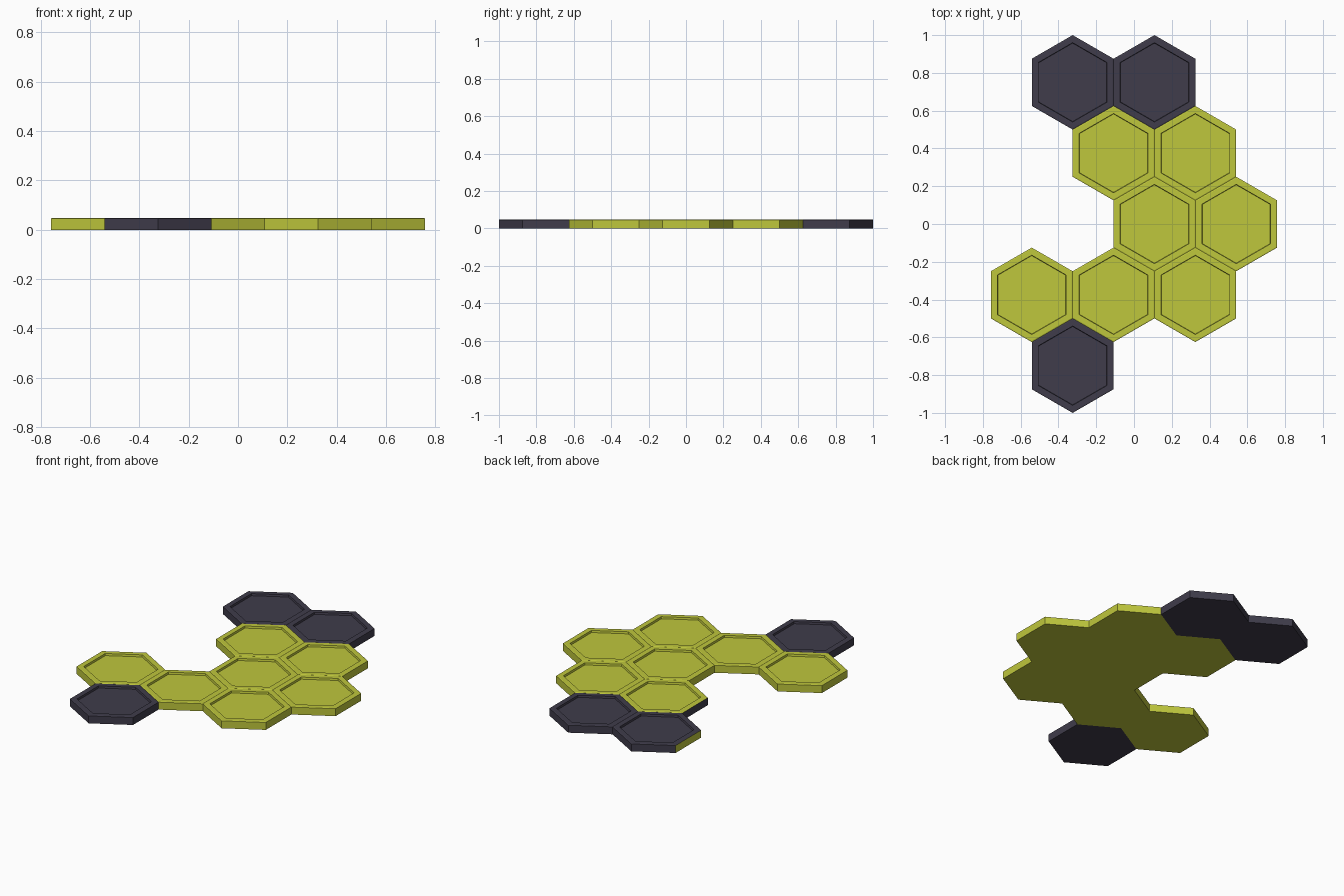
import bpy, bmesh
from math import sin, cos, pi, sqrt

if "Cube" in bpy.data.objects:
    bpy.data.objects.remove(bpy.data.objects["Cube"])

R = 0.25                      # hexagon corner radius
W = R * sqrt(3)               # width across flats


def material(name, rgb):
    m = bpy.data.materials.new(name)
    m.diffuse_color = (*rgb, 1)
    m.use_nodes = True
    m.node_tree.nodes["Principled BSDF"].inputs["Base Color"].default_value = m.diffuse_color
    return m


LIME = material("lime", (0.52, 0.57, 0.045))
DARK = material("charcoal", (0.05, 0.045, 0.07))

# Cross-section from the base to the recessed panel: (radius, height)
PROFILE = [(R, 0), (R, 0.046), (R * 0.975, 0.048), (R * 0.84, 0.048), (R * 0.83, 0.036)]


def hex_tile(name, x, y, mats, odd_left_side=False):
    bm = bmesh.new()
    rings = [[bm.verts.new((r * cos(pi / 6 + i * pi / 3), r * sin(pi / 6 + i * pi / 3), z))
              for i in range(6)] for r, z in PROFILE]
    bm.faces.new(rings[0][::-1])
    bm.faces.new(rings[-1])
    for k, (a, b) in enumerate(zip(rings, rings[1:])):
        for i in range(6):
            j = (i + 1) % 6
            f = bm.faces.new((a[i], a[j], b[j], b[i]))
            # outer wall facing -x may carry the other colour
            if odd_left_side and k == 0 and i == 2:
                f.material_index = 1
    me = bpy.data.meshes.new(name)
    bm.to_mesh(me)
    bm.free()
    for m in mats:
        me.materials.append(m)
    ob = bpy.data.objects.new(name, me)
    ob.location = (x, y, 0)
    bpy.context.collection.objects.link(ob)


# Rows from back to front: (y in rows, x positions in half widths, dark row?)
ROWS = [(2, (-1.5, 0.5), True), (1, (-0.5, 1.5), False), (0, (0.5, 2.5), False),
        (-1, (-2.5, -0.5, 1.5), False), (-2, (-1.5,), True)]
for row, xs, dark in ROWS:
    for n, hx in enumerate(xs):
        name = f"{'dark' if dark else 'lime'}_tile_row{2 - row}_{n}"
        mats = (DARK, LIME) if dark else (LIME, DARK)
        hex_tile(name, hx * W / 2, row * 1.5 * R, mats, row > 0 and n == 0)
